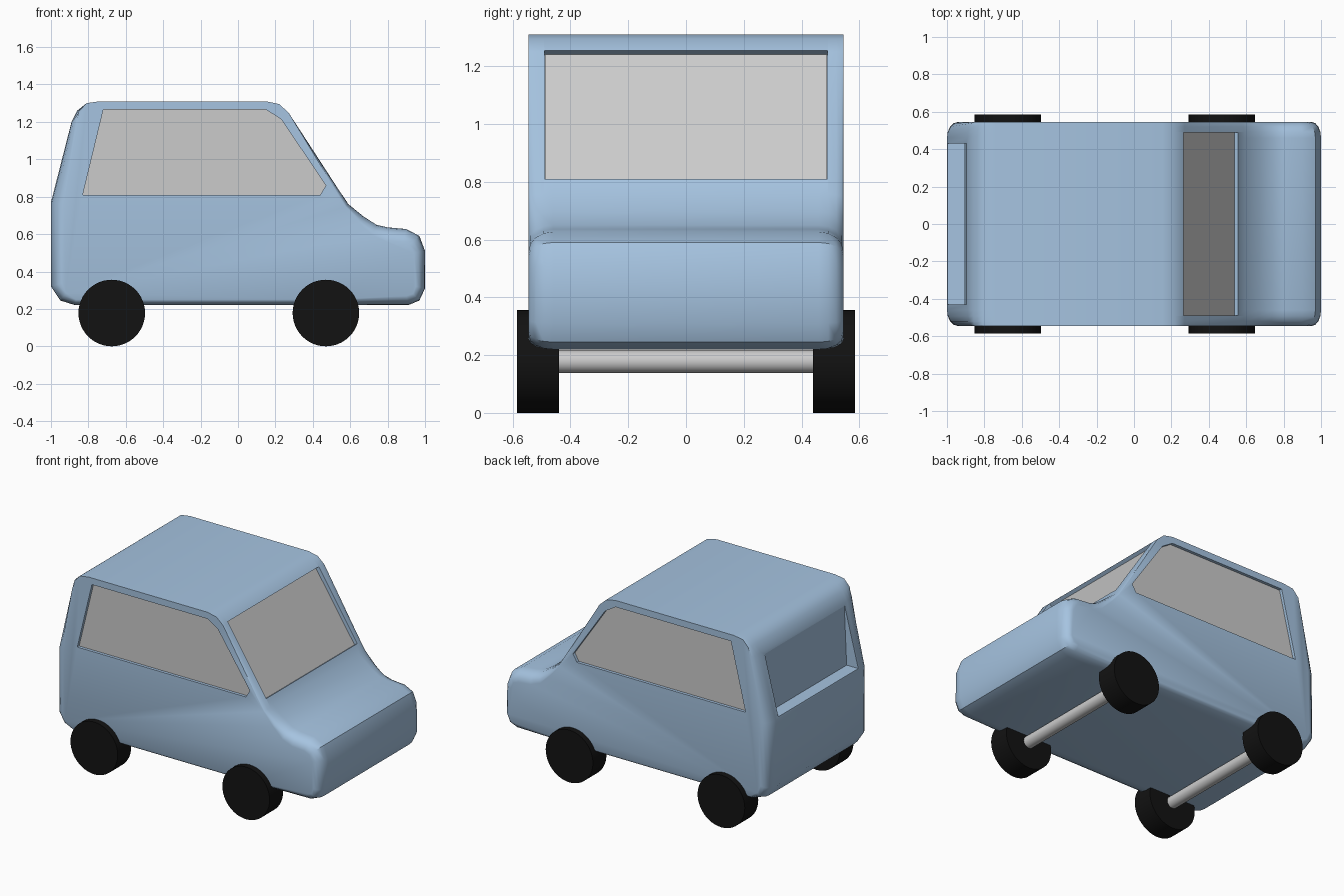
import bpy, bmesh, math
from mathutils import Vector

if "Cube" in bpy.data.objects:
    bpy.data.objects.remove(bpy.data.objects["Cube"])


def material(name, color):
    m = bpy.data.materials.new(name)
    m.diffuse_color = color
    m.use_nodes = True
    m.node_tree.nodes["Principled BSDF"].inputs["Base Color"].default_value = m.diffuse_color
    return m


BLUE = material("body_blue", (0.38, 0.55, 0.75, 1))
BLACK = material("tyre_black", (0.006, 0.006, 0.006, 1))


def loft(name, rings, mat=None):
    """Skin a list of equal-length closed rings and cap both ends."""
    bm = bmesh.new()
    vs = [[bm.verts.new(p) for p in ring] for ring in rings]
    n = len(vs[0])
    for a, b in zip(vs, vs[1:]):
        for i in range(n):
            j = (i + 1) % n
            bm.faces.new((a[i], a[j], b[j], b[i]))
    bm.faces.new(vs[0])
    bm.faces.new(vs[-1])
    bmesh.ops.recalc_face_normals(bm, faces=bm.faces)
    me = bpy.data.meshes.new(name)
    bm.to_mesh(me)
    bm.free()
    ob = bpy.data.objects.new(name, me)
    bpy.context.collection.objects.link(ob)
    if mat:
        me.materials.append(mat)
    return ob


def prism(name, pts, y0, y1, mat=None):
    """Side-view outline extruded across the car."""
    return loft(name, [[(x, y, z) for x, z in pts] for y in (y0, y1)], mat)


def smooth(ob, deg=35):
    bpy.ops.object.select_all(action='DESELECT')
    bpy.context.view_layer.objects.active = ob
    ob.select_set(True)
    bpy.ops.object.shade_smooth_by_angle(angle=math.radians(deg))


# Body: side profile, clockwise from the rear; third value = edge rounding
profile = [
    (-1, 0.32, .06), (-1, 0.77, .07), (-0.89, 1.2, .03), (-0.86, 1.26, .01),
    (-0.81, 1.3, 0), (-0.74, 1.31, 0), (0.15, 1.31, 0), (0.22, 1.295, 0),
    (0.27, 1.25, 0), (0.59, 0.76, .02), (0.67, 0.695, .04), (0.74, 0.65, .06),
    (0.8, 0.636, .07), (0.9, 0.627, .07), (0.97, 0.59, .07), (1, 0.51, .06),
    (1, 0.31, .05), (0.97, 0.245, .05), (0.91, 0.22, .05), (0.5, 0.22, .03),
    (-0.87, 0.22, .03), (-0.95, 0.245, .05)]
HALF, ROUND = 0.545, 0.085
n = len(profile)
inward = []
for i in range(n):
    p, q, r = (Vector(profile[k % n][:2]) for k in (i - 1, i, i + 1))
    d = ((q - p).normalized() + (r - q).normalized()).normalized()
    inward.append(Vector((d.y, -d.x)))


def body_ring(angle, side):
    y = side * (HALF - ROUND * (1 - math.sin(angle)))
    k = 1 - math.cos(angle)
    return [(x + v.x * r * k, y, z + v.y * r * k)
            for (x, z, r), v in zip(profile, inward)]


steps = [math.radians(a) for a in (0, 22.5, 45, 67.5, 90)]
rings = [body_ring(a, -1) for a in reversed(steps)] + [body_ring(a, 1) for a in steps]
body = loft("car_body", rings, BLUE)

# Window recesses and grey panes
side_win = [(-0.83, 0.81), (0.44, 0.81), (0.47, 0.86), (0.23, 1.215),
            (0.15, 1.265), (-0.72, 1.265)]
top, base = Vector((0.265, 1.255)), Vector((0.557, 0.81))
d = (base - top).normalized()
out = Vector((-d.y, d.x))


def screen_slab(a, b):
    return [top + out * a, base + out * a, base + out * b, top + out * b]


cutters = [prism("windscreen_cutter", screen_slab(-0.03, 0.09), -0.49, 0.49, BLUE),
           prism("rear_window_cutter", [(-0.892, 1.18), (-0.91, 0.78),
                 (-1.1, 0.78), (-1.1, 1.18)], -0.43, 0.43, BLUE)]
prism("windscreen", screen_slab(-0.04, -0.025), -0.489, 0.489)
for s, label in ((-1, "front"), (1, "back")):
    cutters.append(prism(label + "_window_cutter", side_win, s * 0.52, s * 0.65, BLUE))
    prism(label + "_side_window", side_win, s * 0.51, s * 0.525)

bpy.context.view_layer.objects.active = body
for c in cutters:
    c.hide_render = True
    mod = body.modifiers.new("recess", 'BOOLEAN')
    mod.operation, mod.solver, mod.object = 'DIFFERENCE', 'EXACT', c
    bpy.ops.object.modifier_apply(modifier=mod.name)
for c in cutters:
    bpy.data.objects.remove(c, do_unlink=True)
smooth(body)


# Wheels and axles
def cylinder(name, x, y, radius, width, mat=None):
    bpy.ops.mesh.primitive_cylinder_add(vertices=48, radius=radius, depth=width,
                                        location=(x, y, 0.178),
                                        rotation=(math.pi / 2, 0, 0))
    ob = bpy.context.object
    ob.name = name
    if mat:
        ob.data.materials.append(mat)
    smooth(ob)


for x, label in ((-0.675, "rear"), (0.47, "front")):
    cylinder(label + "_axle", x, 0, 0.04, 0.96)
    for s, side in ((-1, "right"), (1, "left")):
        cylinder(f"{label}_{side}_wheel", x, s * 0.5125, 0.178, 0.145, BLACK)
